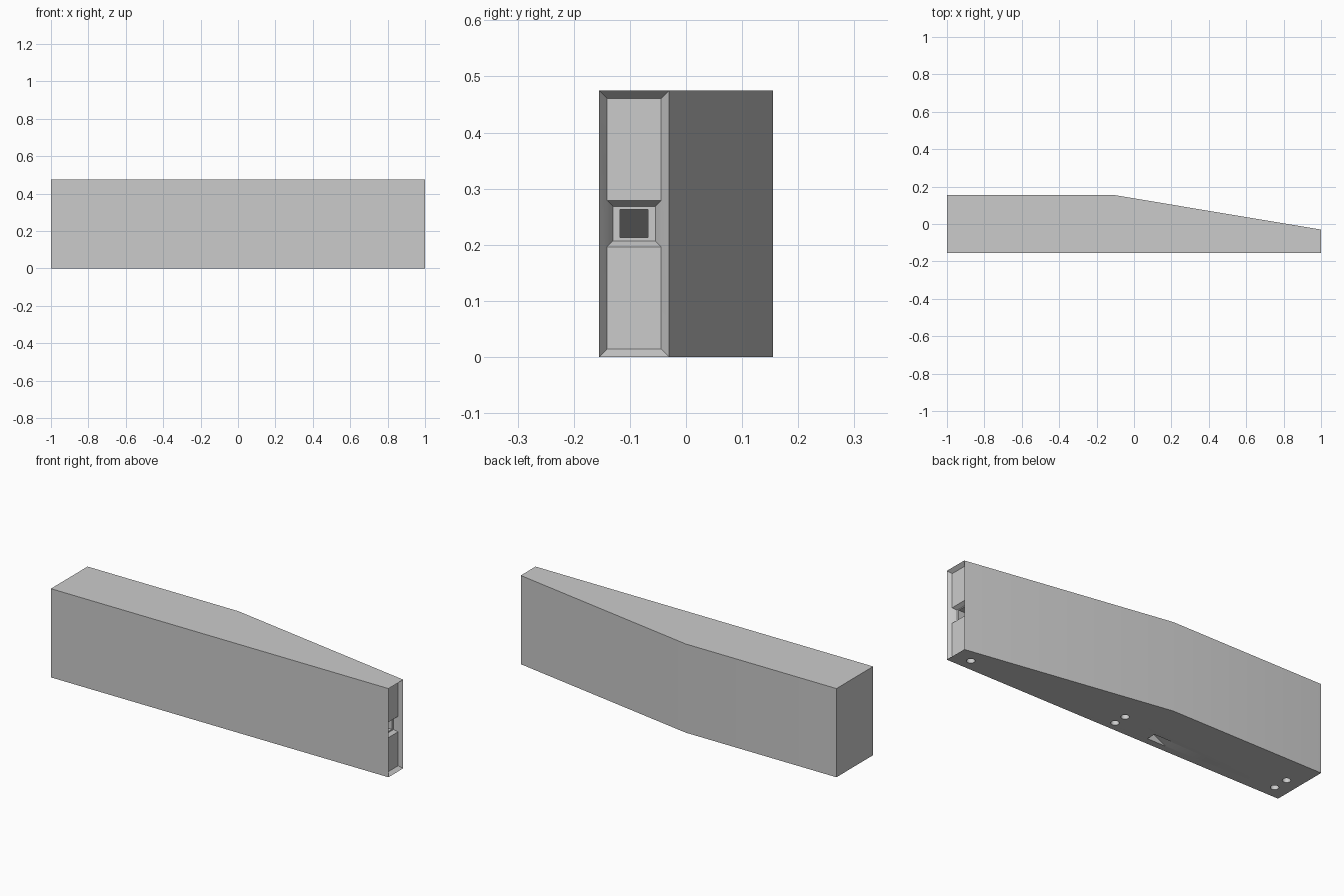
import bpy, bmesh
from mathutils import Matrix, Vector

cube = bpy.data.objects.get("Cube")
if cube:
    bpy.data.objects.remove(cube, do_unlink=True)

HEIGHT = 0.475

gray = bpy.data.materials.new("light_gray")
gray.use_nodes = True
color = (0.6, 0.6, 0.6, 1)
gray.diffuse_color = color
gray.node_tree.nodes["Principled BSDF"].inputs["Base Color"].default_value = color


def prism(bm, points, offset):
    """Extrude a closed outline along the offset vector."""
    base = bm.faces.new([bm.verts.new(p) for p in points])
    ext = bmesh.ops.extrude_face_region(bm, geom=[base])
    verts = [v for v in ext["geom"] if isinstance(v, bmesh.types.BMVert)]
    bmesh.ops.translate(bm, verts=verts, vec=offset)
    bmesh.ops.recalc_face_normals(bm, faces=bm.faces)


def to_object(bm, name):
    mesh = bpy.data.meshes.new(name)
    bm.to_mesh(mesh)
    bm.free()
    obj = bpy.data.objects.new(name, mesh)
    mesh.materials.append(gray)
    bpy.context.collection.objects.link(obj)
    return obj


# Tapered beam
bm = bmesh.new()
outline = [(-1, -0.155), (1, -0.155), (1, -0.03), (-0.107, 0.155), (-1, 0.155)]
prism(bm, [(x, y, 0) for x, y in outline], Vector((0, 0, HEIGHT)))

# Bevelled recess in the narrow end
end = max(bm.faces, key=lambda f: f.calc_center_median().x)
bmesh.ops.inset_individual(bm, faces=[end], thickness=0.02, depth=-0.02)

# Square socket in the middle of the recess
floor = [end]
for z in (0.196, 0.279):
    geom = floor + list({e for f in floor for e in f.edges}) \
        + list({v for f in floor for v in f.verts})
    bmesh.ops.bisect_plane(bm, geom=geom, plane_co=(0, 0, z), plane_no=(0, 0, 1))
    floor = [f for f in bm.faces if f.normal.x > 0.99]
middle = min(floor, key=lambda f: abs(f.calc_center_median().z - HEIGHT / 2))
bmesh.ops.inset_individual(bm, faces=[middle], thickness=0.015, depth=-0.02)
leg = to_object(bm, "tapered_leg")

# Cable channel: runs from the socket, then slopes down to a slot underneath
bm = bmesh.new()
channel = [(0.99, 0.263), (0.21, 0.263), (-0.328, -0.02),
           (-0.218, -0.02), (0.22, 0.213), (0.99, 0.213)]
prism(bm, [(x, -0.118, z) for x, z in channel], Vector((0, 0.05, 0)))

# Round peg holes underneath
for x, y in [(0.908, -0.093), (0.028, -0.104), (0.028, -0.031),
             (-0.921, -0.086), (-0.921, 0.0)]:
    bmesh.ops.create_cone(bm, cap_ends=True, segments=24, radius1=0.02,
                          radius2=0.02, depth=0.16,
                          matrix=Matrix.Translation((x, y, 0)))
cutter = to_object(bm, "channel_cutter")
cutter.hide_render = True

# Apply the cut and shade
cut = leg.modifiers.new("channel_and_holes", "BOOLEAN")
cut.operation = "DIFFERENCE"
cut.solver = "EXACT"
cut.object = cutter
bpy.ops.object.select_all(action="DESELECT")
leg.select_set(True)
bpy.context.view_layer.objects.active = leg
bpy.ops.object.modifier_apply(modifier=cut.name)
bpy.data.objects.remove(cutter, do_unlink=True)
bpy.ops.object.shade_smooth_by_angle()
